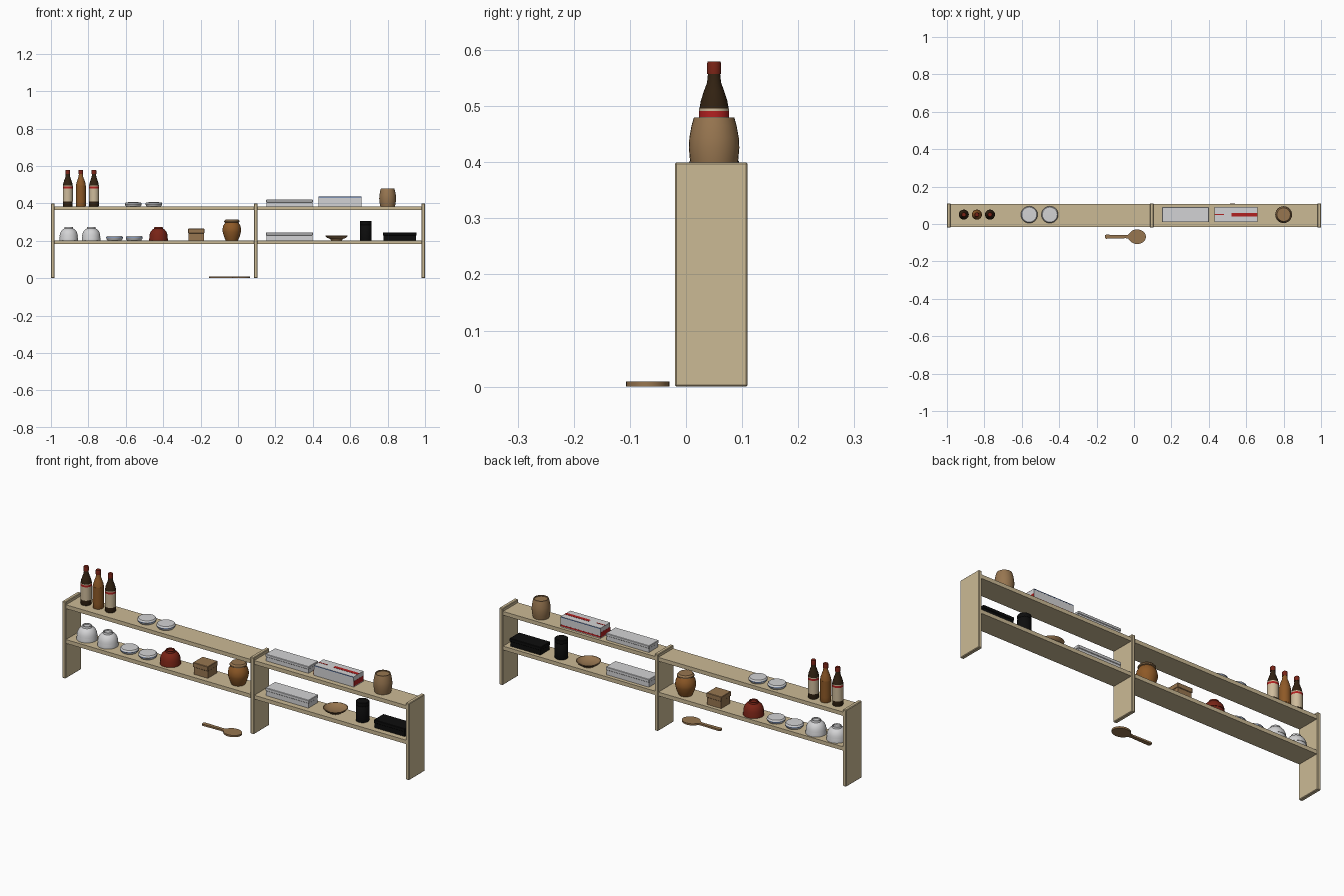
import bpy, bmesh
from math import sin, cos, pi

if "Cube" in bpy.data.objects:
    bpy.data.objects.remove(bpy.data.objects["Cube"])


def material(name, *rgb):
    m = bpy.data.materials.new(name)
    m.use_nodes = True
    m.diffuse_color = (*rgb, 1)
    bsdf = m.node_tree.nodes["Principled BSDF"]
    bsdf.inputs["Base Color"].default_value = (*rgb, 1)
    bsdf.inputs["Roughness"].default_value = 0.7
    return m


pale_wood = material("pale wood", 0.60, 0.49, 0.30)
brown_wood = material("brown wood", 0.31, 0.18, 0.08)
dark_glass = material("dark glass", 0.032, 0.016, 0.006)
amber = material("amber", 0.27, 0.10, 0.02)
dark_red = material("dark red", 0.19, 0.017, 0.008)
cream = material("cream label", 0.62, 0.50, 0.33)
white = material("white", 0.65, 0.65, 0.66)
black = material("black", 0.004, 0.004, 0.004)
red = material("bright red", 0.45, 0.015, 0.015)
blue = material("blue", 0.03, 0.09, 0.30)

MID_Y = 0.05
LOW, HIGH = 0.203, 0.384     # heights of the two shelf tops


def finish(name, bm, mats, smooth=False):
    bmesh.ops.recalc_face_normals(bm, faces=bm.faces)
    me = bpy.data.meshes.new(name)
    bm.to_mesh(me)
    bm.free()
    for m in mats:
        me.materials.append(m)
    ob = bpy.data.objects.new(name, me)
    bpy.context.collection.objects.link(ob)
    if smooth:
        bpy.ops.object.select_all(action="DESELECT")
        ob.select_set(True)
        bpy.context.view_layer.objects.active = ob
        bpy.ops.object.shade_smooth_by_angle(angle=0.6)
    return ob


def box(name, mat, x0, x1, y0, y1, z0, z1, bevel=0):
    bm = bmesh.new()
    bmesh.ops.create_cube(bm, size=1)
    for v in bm.verts:
        v.co = ((x0 + x1) / 2 + v.co.x * (x1 - x0),
                (y0 + y1) / 2 + v.co.y * (y1 - y0),
                (z0 + z1) / 2 + v.co.z * (z1 - z0))
    if bevel:
        bmesh.ops.bevel(bm, geom=bm.edges[:], offset=bevel, segments=1, affect="EDGES")
    return finish(name, bm, [mat])


def lathe(name, x, z, profile, mats, bands=(), sides=28):
    """Turn a profile of (radius, height); bands are (low, high, material slot)."""
    bm = bmesh.new()
    rings = []
    for r, h in profile:
        if r == 0:
            rings.append([bm.verts.new((x, MID_Y, z + h))] * sides)
        else:
            rings.append([bm.verts.new((x + r * cos(2 * pi * i / sides),
                                        MID_Y + r * sin(2 * pi * i / sides), z + h))
                          for i in range(sides)])
    for k, (a, b) in enumerate(zip(rings, rings[1:])):
        height = (profile[k][1] + profile[k + 1][1]) / 2
        slot = next((s for lo, hi, s in bands if lo <= height <= hi), 0)
        for i in range(sides):
            j = (i + 1) % sides
            corners = list(dict.fromkeys((a[i], a[j], b[j], b[i])))
            bm.faces.new(corners).material_index = slot
    return finish(name, bm, mats, smooth=True)


# Shelf unit
for name, x in (("right_upright", -0.99), ("middle_upright", 0.095), ("left_upright", 0.99)):
    box(name, pale_wood, x - 0.01, x + 0.01, -0.02, 0.11, 0, 0.4, 0.003)
for level, top in (("lower", LOW), ("upper", HIGH)):
    for side, x0, x1 in (("right", -0.98, 0.085), ("left", 0.105, 0.98)):
        box(f"{level}_shelf_{side}", pale_wood, x0, x1, -0.016, 0.106, top - 0.02, top)

# Bottles
BOTTLE = [(0, 0), (.025, 0), (.026, .003), (.026, .027), (.0268, .027), (.0268, .097),
          (.0268, .107), (.0268, .112), (.026, .112), (.0235, .126), (.018, .143),
          (.0125, .158), (.011, .173), (.0125, .173), (.0125, .192), (.011, .196), (0, .196)]
CAP = (.173, .2, 1)
for i, x in enumerate((-0.91, -0.84, -0.77)):
    if i == 1:
        lathe("amber_bottle", x, HIGH, BOTTLE, [amber, dark_red], [CAP])
    else:
        lathe("dark_bottle", x, HIGH, BOTTLE, [dark_glass, dark_red, cream, red],
              [CAP, (.028, .096, 2), (.098, .106, 3), (.108, .1115, 2)])

# Small lidded dishes
DISH = [(0, 0), (.038, 0), (.043, .006), (.044, .011), (.045, .012), (.045, .014),
        (.044, .018), (.040, .022), (0, .023)]
for x, z in ((-0.56, HIGH), (-0.45, HIGH), (-0.66, LOW), (-0.555, LOW)):
    lathe("small_dish", x, z, DISH, [white, blue], [(.012, .014, 1)])

# Upturned bowls
BOWL = [(0, 0), (.05, 0), (.05, .007), (.047, .021), (.049, .021), (.047, .034),
        (.041, .048), (.032, .058), (.024, .062), (.022, .071), (.019, .071),
        (.018, .065), (0, .065)]
for name, x, mat in (("white_bowl", -0.905, white), ("white_bowl", -0.785, white),
                     ("red_bowl", -0.425, dark_red)):
    lathe(name, x, LOW, BOWL, [mat])

# Round wares
lathe("storage_jar", -0.033, LOW,
      [(0, 0), (.033, 0), (.042, .02), (.049, .045), (.05, .058), (.046, .078), (.037, .092),
       (.035, .095), (.041, .097), (.041, .103), (.034, .111), (0, .112)],
      [amber, brown_wood], [(.096, .12, 1)])
lathe("barrel", 0.80, HIGH,
      [(0, 0), (.039, 0), (.043, .02), (.045, .042), (.044, .06), (.040, .082), (.036, .096),
       (.032, .096), (.032, .091), (0, .091)], [brown_wood])
lathe("shallow_bowl", 0.527, LOW,
      [(0, 0), (.03, 0), (.033, .006), (.052, .014), (.06, .024), (.056, .025), (.045, .017),
       (.028, .011), (0, .01)], [brown_wood])
lathe("black_canister", 0.683, LOW,
      [(0, 0), (.031, 0), (.032, .002), (.032, .08), (.031, .082), (.032, .084),
       (.032, .1), (.030, .102), (0, .102)], [black])


# Lidded boxes
def lidded(name, mat, x0, x1, z, height, y0=0.01, y1=0.09):
    split = z + height * 0.6
    box(name, mat, x0 + .003, x1 - .003, y0 + .003, y1 - .003, z, split)
    box(name + "_lid", mat, x0, x1, y0, y1, split, z + height, 0.002)


lidded("upper_flat_box", white, 0.15, 0.40, HIGH, 0.036)
lidded("lower_flat_box", white, 0.15, 0.40, LOW, 0.042)
lidded("brown_box", brown_wood, -0.267, -0.18, LOW, 0.062)
lidded("black_box", black, 0.775, 0.955, LOW, 0.042)

# Striped carton
TOP = HIGH + 0.053
box("carton", white, 0.43, 0.66, 0.01, 0.09, HIGH, TOP)
box("carton_red_stripe", red, 0.52, 0.66, 0.041, 0.059, TOP, TOP + 0.0008)
box("carton_thin_stripe", red, 0.43, 0.48, 0.047, 0.053, TOP, TOP + 0.0008)
for name, y in (("front", 0.0098), ("back", 0.0902)):
    box(f"carton_{name}_blue_line", blue, 0.43, 0.66, y - .0003, y + .0003, TOP - .004, TOP - .001)
box("carton_back_red_band", red, 0.43, 0.66, 0.0899, 0.0905, HIGH + 0.004, HIGH + 0.012)
for x in (0.43, 0.66):
    box("carton_end_red_band", red, x - .0004, x + .0004, 0.01, 0.09, HIGH + .004, HIGH + .03)

# Wooden spoon: half outline mirrored across its length, then thickened
HALF = [(-.155, .007), (-.15, .011), (-.11, .010), (-.045, .008)]
HALF += [(.017 - .047 * cos(pi * t / 12), .039 * sin(pi * t / 12)) for t in range(1, 12)]
HALF[4] = (-.03, .011)
outline = HALF + [(.064, 0)] + [(x, -y) for x, y in reversed(HALF)]
bm = bmesh.new()
base = bm.faces.new([bm.verts.new((x, y - .068, 0)) for x, y in outline])
up = bmesh.ops.extrude_face_region(bm, geom=[base])["geom"]
bmesh.ops.translate(bm, vec=(0, 0, 0.009),
                    verts=[g for g in up if isinstance(g, bmesh.types.BMVert)])
finish("wooden_spoon", bm, [brown_wood], smooth=True)
